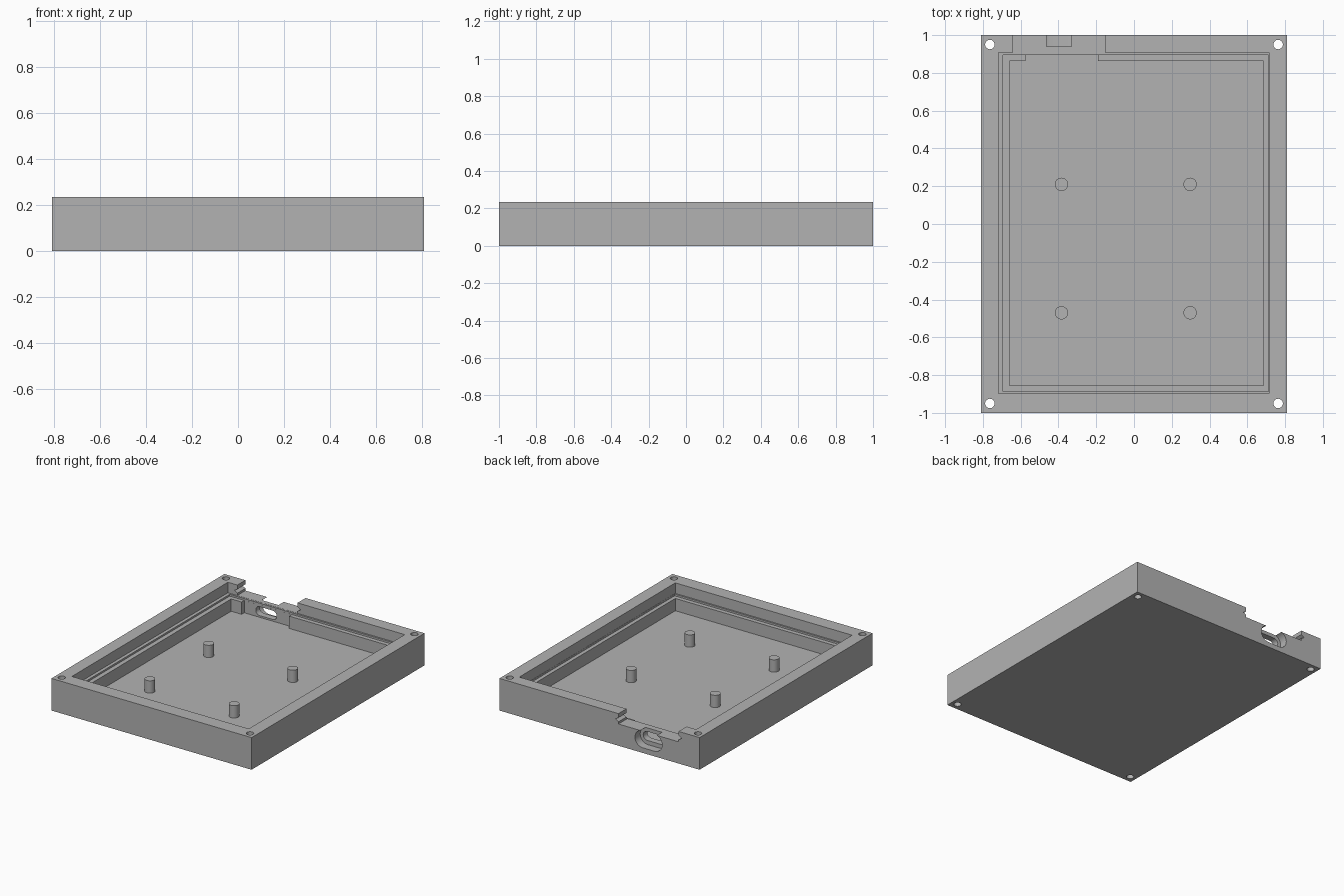
import bpy, bmesh, math

cube = bpy.data.objects.get("Cube")
if cube:
    bpy.data.objects.remove(cube, do_unlink=True)

grey = bpy.data.materials.new("matte_grey")
grey.use_nodes = True
COLOUR = (0.45, 0.45, 0.45, 1)
grey.diffuse_color = COLOUR
grey.node_tree.nodes["Principled BSDF"].inputs["Base Color"].default_value = COLOUR

W, D, H = 0.81, 1.0, 0.235
FLOOR, LEDGE, RIM = 0.055, 0.145, 0.158
TOP = H + 0.1


def prism(name, outline, start, end, axis="Z"):
    """Extrude a closed 2D outline along Z (outline is x, y) or Y (outline is x, z)."""
    place = (lambda a, b, t: (a, b, t)) if axis == "Z" else (lambda a, b, t: (a, t, b))
    bm = bmesh.new()
    low = [bm.verts.new(place(a, b, start)) for a, b in outline]
    high = [bm.verts.new(place(a, b, end)) for a, b in outline]
    bm.faces.new(low)
    bm.faces.new(high)
    for i in range(len(low)):
        j = (i + 1) % len(low)
        bm.faces.new((low[i], low[j], high[j], high[i]))
    bmesh.ops.recalc_face_normals(bm, faces=bm.faces[:])
    mesh = bpy.data.meshes.new(name)
    bm.to_mesh(mesh)
    bm.free()
    mesh.materials.append(grey)
    obj = bpy.data.objects.new(name, mesh)
    bpy.context.collection.objects.link(obj)
    return obj


def rect(x0, x1, y0, y1):
    return [(x0, y0), (x1, y0), (x1, y1), (x0, y1)]


def circle(cx, cy, r, n=32):
    return [(cx + r * math.cos(math.tau * i / n), cy + r * math.sin(math.tau * i / n))
            for i in range(n)]


def slot(cx, cz, width, height, n=12):
    """Horizontal slot with round ends."""
    r, half = height / 2, (width - height) / 2
    points = []
    for side, turn in ((1, -math.pi / 2), (-1, math.pi / 2)):
        for i in range(n + 1):
            a = turn + math.pi * i / n
            points.append((cx + side * half + r * math.cos(a), cz + r * math.sin(a)))
    return points


def select_only(obj):
    bpy.ops.object.select_all(action="DESELECT")
    obj.select_set(True)
    bpy.context.view_layer.objects.active = obj


def carve(target, cutter):
    cutter.hide_render = True
    mod = target.modifiers.new("cut", "BOOLEAN")
    mod.operation, mod.solver, mod.object = "DIFFERENCE", "EXACT", cutter
    select_only(target)
    bpy.ops.object.modifier_apply(modifier=mod.name)
    bpy.data.objects.remove(cutter, do_unlink=True)


# Tray body
tray = prism("case_tray", rect(-W, W, -D, D), 0, H)

# Stepped cavity: opening, board seat and lower well with its connector bay
for outline, bottom in (
        (rect(-0.717, 0.7145, -0.897, 0.907), RIM),
        (rect(-0.693, 0.713, -0.886, 0.894), LEDGE),
        (rect(-0.66, 0.685, -0.855, 0.863), FLOOR),
        (rect(-0.575, -0.19, 0.8, 0.8935), FLOOR)):
    carve(tray, prism("cavity_cutter", outline, bottom, TOP))

# Notch in the back wall, with a V groove along both ends
left, right, groove = -0.64, -0.153, 0.025
notch = [(left, RIM + 0.001), (right, RIM + 0.001), (right, 0.175), (right + groove, 0.19),
         (right, 0.205), (right, TOP), (left, TOP), (left, 0.205),
         (left - groove, 0.19), (left, 0.175)]
carve(tray, prism("notch_cutter", notch, 0.87, 1.1, "Y"))

# Connector port: wide outer recess and a through slot
carve(tray, prism("recess_cutter", slot(-0.397, 0.1, 0.22, 0.125), 0.94, 1.1, "Y"))
carve(tray, prism("port_cutter", slot(-0.397, 0.1, 0.17, 0.065), 0.85, 1.1, "Y"))

# Corner screw holes
for sx in (-1, 1):
    for sy in (-1, 1):
        carve(tray, prism("hole_cutter", circle(sx * 0.763, sy * 0.95, 0.025), -0.1, TOP))

# Board support posts
posts = [prism("support_post", circle(x, y, 0.035), FLOOR, LEDGE)
         for x in (-0.384, 0.297) for y in (-0.47, 0.21)]

for obj in [tray] + posts:
    select_only(obj)
    bpy.ops.object.shade_smooth_by_angle(angle=math.radians(30))
